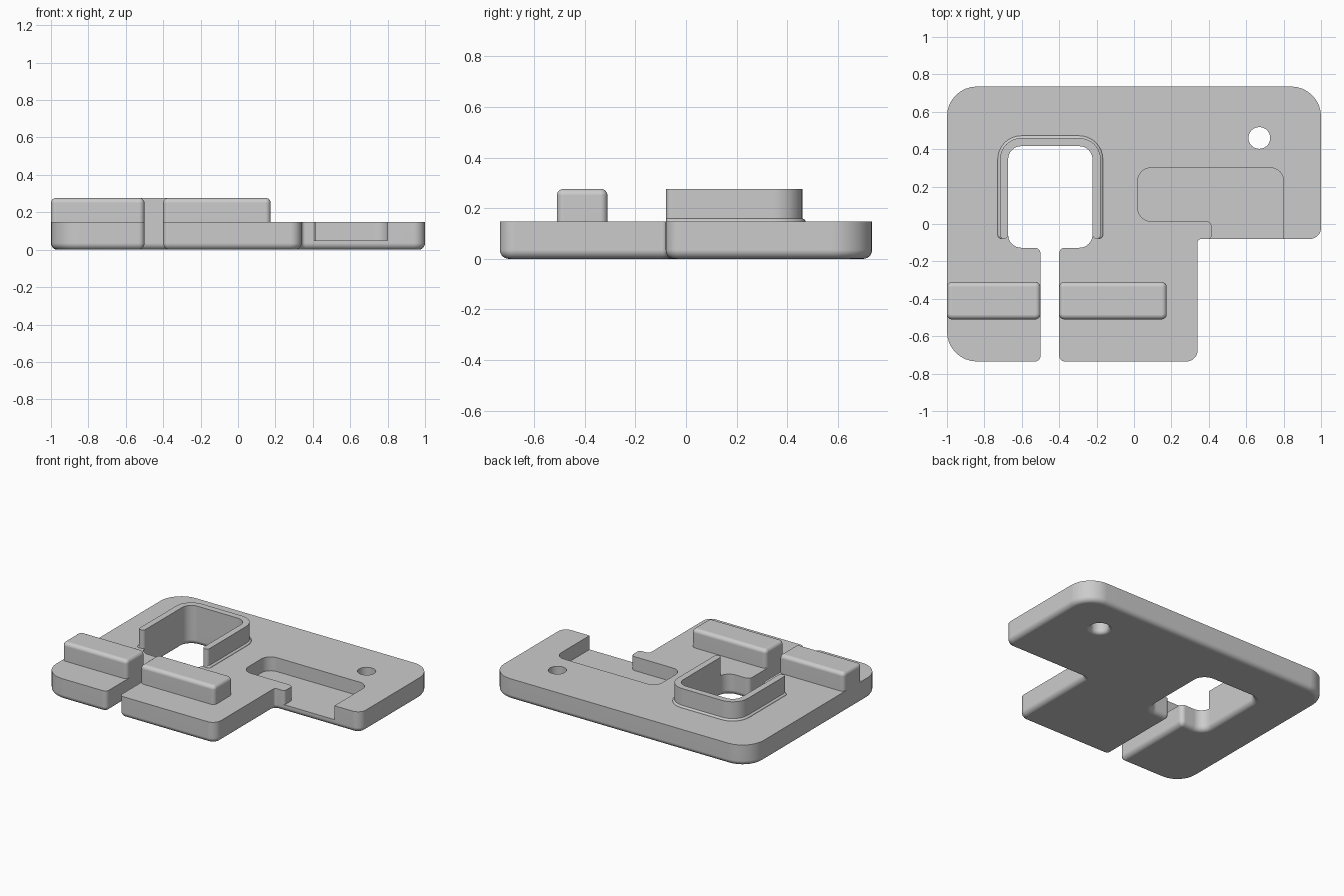
import bpy
import bmesh
from math import sin, cos, pi
from mathutils import Vector

cube = bpy.data.objects.get("Cube")
if cube:
    bpy.data.objects.remove(cube, do_unlink=True)

TOP = 0.147      # upper face of the base plate
RAISED = 0.276   # upper face of the collar and rails

grey = bpy.data.materials.new("light_grey")
grey.use_nodes = True
grey.diffuse_color = (0.6, 0.6, 0.6, 1)
grey.node_tree.nodes["Principled BSDF"].inputs["Base Color"].default_value = (0.6, 0.6, 0.6, 1)


def rounded(corners, inset=0.0, steps=8):
    """Counter-clockwise right-angled outline with rounded corners, offset inwards."""
    loop = []
    for i, (x, y, r) in enumerate(corners):
        p = Vector((x, y))
        a = (p - Vector(corners[i - 1][:2])).normalized()
        b = (Vector(corners[(i + 1) % len(corners)][:2]) - p).normalized()
        convex = a.cross(b) > 0
        r = max(r - inset if convex else r + inset, 0.003)
        p += inset * (Vector((-a.y, a.x)) + Vector((-b.y, b.x)))
        centre = p + (b - a) * r
        for k in range(steps + 1):
            t = k / steps * pi / 2
            loop.append(centre + r * (a * sin(t) - b * cos(t)))
    return loop


def rectangle(x0, x1, y0, y1, r):
    return [(x0, y0, r), (x1, y0, r), (x1, y1, r), (x0, y1, r)]


def loft(name, layers):
    """Solid through a stack of (height, outline) layers."""
    bm = bmesh.new()
    rings = [[bm.verts.new((p.x, p.y, z)) for p in loop] for z, loop in layers]
    for low, high in zip(rings, rings[1:]):
        for i in range(len(low)):
            bm.faces.new((low[i - 1], low[i], high[i], high[i - 1]))
    bm.faces.new(rings[0][::-1])
    bm.faces.new(rings[-1])
    bmesh.ops.recalc_face_normals(bm, faces=bm.faces)
    mesh = bpy.data.meshes.new(name)
    bm.to_mesh(mesh)
    bm.free()
    mesh.materials.append(grey)
    obj = bpy.data.objects.new(name, mesh)
    bpy.context.collection.objects.link(obj)
    return obj


def quarter(radius, steps=6):
    """(height, inset) pairs of a fillet rising from a flat underside."""
    return [(radius * (1 - cos(t)), radius * (1 - sin(t)))
            for t in (i / steps * pi / 2 for i in range(steps + 1))]


def activate(obj):
    bpy.ops.object.select_all(action='DESELECT')
    obj.select_set(True)
    bpy.context.view_layer.objects.active = obj


def cut(obj, cutter):
    cutter.hide_render = True
    mod = obj.modifiers.new("cut", 'BOOLEAN')
    mod.object = cutter
    mod.solver = 'EXACT'
    activate(obj)
    bpy.ops.object.modifier_apply(modifier=mod.name)
    bpy.data.objects.remove(cutter, do_unlink=True)


def smooth(obj):
    activate(obj)
    bpy.ops.object.shade_smooth_by_angle(angle=0.6)
    obj.modifiers.new("weighted", 'WEIGHTED_NORMAL').keep_sharp = True


# Base plate, with the window and its slot as part of the outline
outline = [
    (-1, -0.735, 0.16), (-0.5, -0.735, 0.03), (-0.5, -0.127, 0.03),
    (-0.673, -0.127, 0.07), (-0.673, 0.416, 0.07), (-0.222, 0.416, 0.07),
    (-0.222, -0.127, 0.07), (-0.4, -0.127, 0.03), (-0.4, -0.735, 0.03),
    (0.34, -0.735, 0.06), (0.34, -0.08, 0.02), (1, -0.08, 0.06),
    (1, 0.735, 0.16), (-1, 0.735, 0.16),
]
layers = [(z, rounded(outline, d)) for z, d in quarter(0.035)]
plate = loft("base_plate", layers + [(TOP, rounded(outline))])

# Open-sided pocket
pocket = [
    (0.8, -0.2, 0.01), (0.8, 0.3, 0.07), (0.02, 0.3, 0.07), (0.02, 0.015, 0.07),
    (0.415, 0.015, 0.03), (0.415, -0.0805, 0.02), (0.38, -0.0805, 0.005), (0.38, -0.2, 0.01),
]
cut(plate, loft("pocket_cutter", [(z, rounded(pocket)) for z in (0.05, 0.3)]))

# Round hole, flared on the underside
hole = rectangle(0.612, 0.728, 0.402, 0.518, 0.0575)
flare = [(z, rounded(hole, -d)) for z, d in quarter(0.025)]
cut(plate, loft("hole_cutter", [(-0.05, flare[0][1])] + flare + [(0.3, rounded(hole))]))
smooth(plate)


# Three-sided collar around the window, with a small fillet at its foot
def collar_outline(d):
    left, right, back, end = -0.717 - d, -0.178 + d, 0.46 + d, -0.078
    return [
        (left, end, 0.02), (-0.673, end, 0.02), (-0.673, 0.416, 0.07), (-0.222, 0.416, 0.07),
        (-0.222, end, 0.02), (right, end, 0.02), (right, back, 0.115 + d), (left, back, 0.115 + d),
    ]


foot = [(TOP + 0.012 * (1 - cos(t)), 0.012 * (1 - sin(t))) for t in (0, pi / 8, pi / 4, pi / 2)]
foot = [(TOP + 0.012 - d, TOP + 0.012 - z) for z, d in foot][::-1]
foot = sorted((z, d) for z, d in foot)
smooth(loft("window_collar",
            [(z, rounded(collar_outline(d))) for z, d in foot]
            + [(RAISED, rounded(collar_outline(0)))]))

# Rails either side of the slot, rounded along the top
for name, x0, x1 in (("right_rail", -1, -0.5), ("left_rail", -0.4, 0.175)):
    shape = rectangle(x0, x1, -0.51, -0.31, 0.028)
    crown = [(RAISED - z, rounded(shape, d)) for z, d in quarter(0.026)][::-1]
    smooth(loft(name, [(TOP - 0.005, rounded(shape))] + crown))
